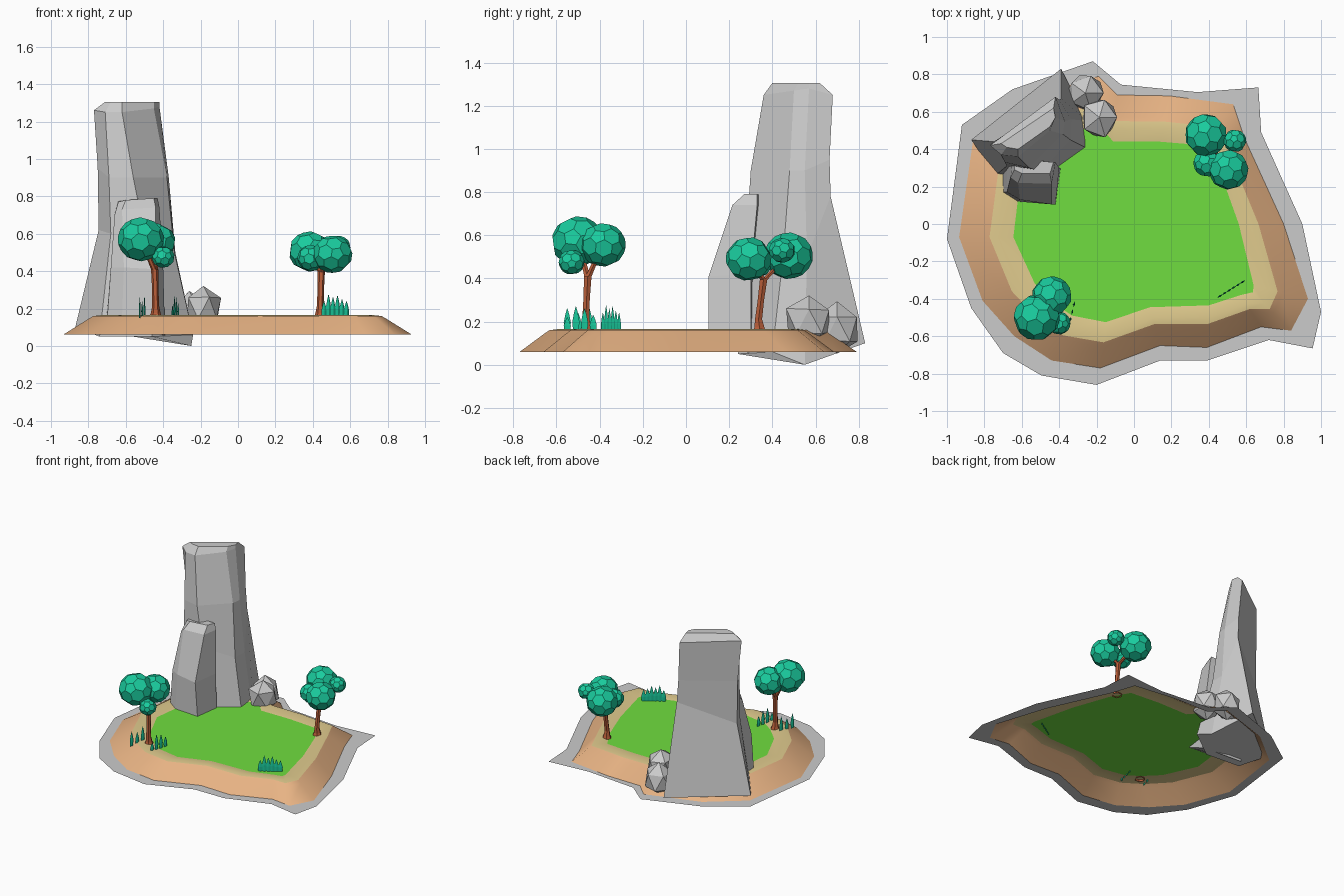
import bpy, bmesh, math, random
from mathutils import Vector, Euler

if "Cube" in bpy.data.objects:
    bpy.data.objects.remove(bpy.data.objects["Cube"])

random.seed(4)


def material(name, rgb):
    m = bpy.data.materials.new(name)
    m.diffuse_color = (*rgb, 1)
    m.use_nodes = True
    m.node_tree.nodes["Principled BSDF"].inputs["Base Color"].default_value = m.diffuse_color
    return m


SAND = material("sand", (0.80, 0.45, 0.23))
DRY = material("dry_sand", (0.75, 0.60, 0.27))
GRASS = material("grass", (0.16, 0.73, 0.05))
LEAF = material("leaf", (0.01, 0.60, 0.34))
BARK = material("bark", (0.48, 0.11, 0.04))


def finish(name, bm, mat=None, smooth=False, outward=True):
    if outward:
        bmesh.ops.recalc_face_normals(bm, faces=bm.faces)
    for f in bm.faces:
        f.smooth = smooth
    me = bpy.data.meshes.new(name)
    bm.to_mesh(me)
    bm.free()
    if mat:
        me.materials.append(mat)
    ob = bpy.data.objects.new(name, me)
    bpy.context.collection.objects.link(ob)
    return ob


def loft(bm, rings, bottom=False, top=False):
    """Skin a stack of equal-length closed rings."""
    vs = [[bm.verts.new(p) for p in r] for r in rings]
    n = len(vs[0])
    for a, b in zip(vs, vs[1:]):
        for i in range(n):
            j = (i + 1) % n
            bm.faces.new((a[i], a[j], b[j], b[i]))
    if bottom:
        bm.faces.new(vs[0][::-1])
    if top:
        bm.faces.new(vs[-1])


# island contours, all walked the same way round
rim = [(.90, 0), (.68, .49), (.665, .73), (.34, .705), (-.07, .745), (-.22, .87),
       (-.65, .72), (-.92, .53), (-1, -.08), (-.87, -.45), (-.70, -.69), (-.495, -.81),
       (-.20, -.86), (.14, -.73), (.39, -.73), (.72, -.62), (.955, -.665), (1, -.47)]
shore = [(.80, 0), (.59, .46), (.53, .64), (.19, .685), (-.09, .69), (-.19, .79),
         (-.60, .66), (-.86, .45), (-.935, -.07), (-.81, -.41), (-.64, -.60), (-.44, -.73),
         (-.18, -.77), (.14, -.65), (.39, -.66), (.68, -.55), (.84, -.57), (.93, -.40)]
lawn = [(.56, 0), (.46, .28), (.38, .42), (.14, .44), (-.11, .44), (-.19, .53),
        (-.42, .46), (-.60, .30), (-.645, -.07), (-.53, -.32), (-.42, -.43), (-.33, -.49),
        (-.15, -.525), (.085, -.445), (.40, -.435), (.57, -.38), (.635, -.365), (.64, -.33)]


def level(pts, z):
    return [(x, y, z) for x, y in pts]


def between(a, b, t):
    return [(p[0] + (q[0] - p[0]) * t, p[1] + (q[1] - p[1]) * t) for p, q in zip(a, b)]


crest = between(shore, lawn, .56)
for name, rings, mat, cap in (
        ("shore_rim", [level(rim, .06), level(shore, .06)], None, False),
        ("sand_slope", [level(shore, .06), level(between(shore, lawn, .47), .145),
                        level(crest, .16)], SAND, False),
        ("dry_sand_band", [level(crest, .16), level(between(shore, lawn, .72), .165),
                           level(lawn, .156)], DRY, False),
        ("lawn", [level(lawn, .156)], GRASS, True)):
    bm = bmesh.new()
    loft(bm, rings, top=cap)
    finish(name, bm, mat, smooth=mat in (SAND, DRY), outward=False)

# tall rock tower with a flat back and bevelled crown
bm = bmesh.new()
loft(bm, [
    [(-.87, .45, .10), (-.74, .26, .05), (-.46, .24, .05), (-.24, .40, .06), (-.25, .55, 0), (-.39, .83, .10)],
    [(-.745, .44, .62), (-.68, .31, .6), (-.50, .28, .6), (-.34, .45, .5), (-.335, .56, .5), (-.39, .67, .78)],
    [(-.75, .44, .95), (-.69, .33, .9), (-.56, .30, .9), (-.38, .48, .9), (-.37, .55, .9), (-.40, .665, .95)],
    [(-.77, .42, 1.26), (-.71, .37, 1.25), (-.62, .36, 1.25), (-.45, .50, 1.27), (-.42, .57, 1.28), (-.42, .68, 1.25)],
    [(-.71, .43, 1.305), (-.68, .41, 1.305), (-.62, .40, 1.305), (-.45, .52, 1.305), (-.42, .57, 1.305), (-.43, .62, 1.305)],
], True, True)
finish("rock_tower", bm)

# lower slab leaning on the front of the tower
bm = bmesh.new()
loft(bm, [
    [(-.71, .32, .05), (-.70, .17, .14), (-.62, .12, .15), (-.42, .105, .15), (-.39, .30, .05)],
    [(-.68, .34, .42), (-.68, .17, .42), (-.61, .13, .42), (-.44, .105, .41), (-.40, .30, .42)],
    [(-.65, .35, .74), (-.66, .25, .70), (-.62, .22, .73), (-.44, .215, .74), (-.42, .33, .74)],
    [(-.64, .35, .78), (-.64, .29, .77), (-.60, .27, .78), (-.45, .27, .79), (-.43, .33, .79)],
], True, True)
finish("rock_slab", bm)


def boulder(name, centre, size):
    bm = bmesh.new()
    bmesh.ops.create_icosphere(bm, subdivisions=1, radius=1)
    for v in bm.verts:
        p = v.co * random.uniform(.95, 1.15)
        v.co = Vector(centre) + Vector(p[i] * size[i] for i in range(3))
    finish(name, bm)


boulder("boulder_near", (-.185, .57, .20), (.10, .11, .12))
boulder("boulder_far", (-.26, .70, .165), (.10, .10, .115))


def limb(bm, path):
    """Six-sided tube along (x, y, z, radius) points."""
    rings = []
    for x, y, z, r in path:
        rings.append([(x + r * math.cos(k * math.pi / 3), y + r * math.sin(k * math.pi / 3), z)
                      for k in range(6)])
    loft(bm, rings)


def tree(name, x, y, fork, crowns):
    bm = bmesh.new()
    fx, fy, fz = fork
    limb(bm, [(x, y, .15, .036), (x, y, .175, .026), (x, y - .004, .21, .019),
              ((x + fx) / 2, (y + fy) / 2 - .003, (.2 + fz) / 2, .017), (fx, fy, fz, .020)])
    for cx, cy, cz, r in crowns[:2]:
        limb(bm, [(fx, fy, fz - .01, .016),
                  (fx + (cx - fx) * .6, fy + (cy - fy) * .6, fz + (cz - fz) * .6, .013),
                  (cx, cy, cz, .01)])
    finish(name + "_trunk", bm, BARK)
    # crowns are spheres of pentagons and hexagons
    for i, (cx, cy, cz, r) in enumerate(crowns):
        bm = bmesh.new()
        bmesh.ops.create_icosphere(bm, subdivisions=1, radius=r * 1.17)
        bmesh.ops.bevel(bm, geom=list(bm.verts), offset=33, offset_type='PERCENT',
                        segments=1, affect='VERTICES')
        turn = Euler([random.uniform(0, 6) for _ in range(3)]).to_matrix()
        for v in bm.verts:
            p = turn @ v.co
            v.co = Vector((cx + p.x, cy + p.y, cz + p.z * .95))
        finish(f"{name}_crown_{i + 1}", bm, LEAF)


tree("front_tree", -.44, -.46, (-.445, -.455, .41),
     [(-.52, -.50, .57, .122), (-.44, -.385, .555, .105), (-.40, -.53, .475, .06)])
tree("back_tree", .44, .34, (.445, .36, .40),
     [(.385, .475, .505, .112), (.505, .29, .49, .105), (.54, .445, .53, .06), (.39, .325, .47, .072)])


def tuft(name, start, end, heights):
    """Row of flat pointed blades standing along a line."""
    bm = bmesh.new()
    a, b = Vector((*start, 0)), Vector((*end, 0))
    d = (b - a).normalized()
    side = Vector((-d.y, d.x, 0))
    for i, h in enumerate(heights):
        c = a.lerp(b, i / (len(heights) - 1))
        rings = []
        for z, w in ((.15, .013), (.16 + h * .35, .017), (.16 + h * .7, .010), (.16 + h, .001)):
            m = c + Vector((0, 0, z))
            rings.append([m + d * w, m + side * w * .3, m - d * w, m - side * w * .3])
        loft(bm, rings, top=True)
    finish(name, bm, LEAF)


tuft("grass_tuft_left", (-.525, -.55), (-.50, -.45), (.10, .08, .11))
tuft("grass_tuft_middle", (-.35, -.55), (-.32, -.43), (.06, .11, .10, .07))
tuft("grass_tuft_right", (.46, -.385), (.58, -.31), (.08, .115, .10, .11, .09, .08))
